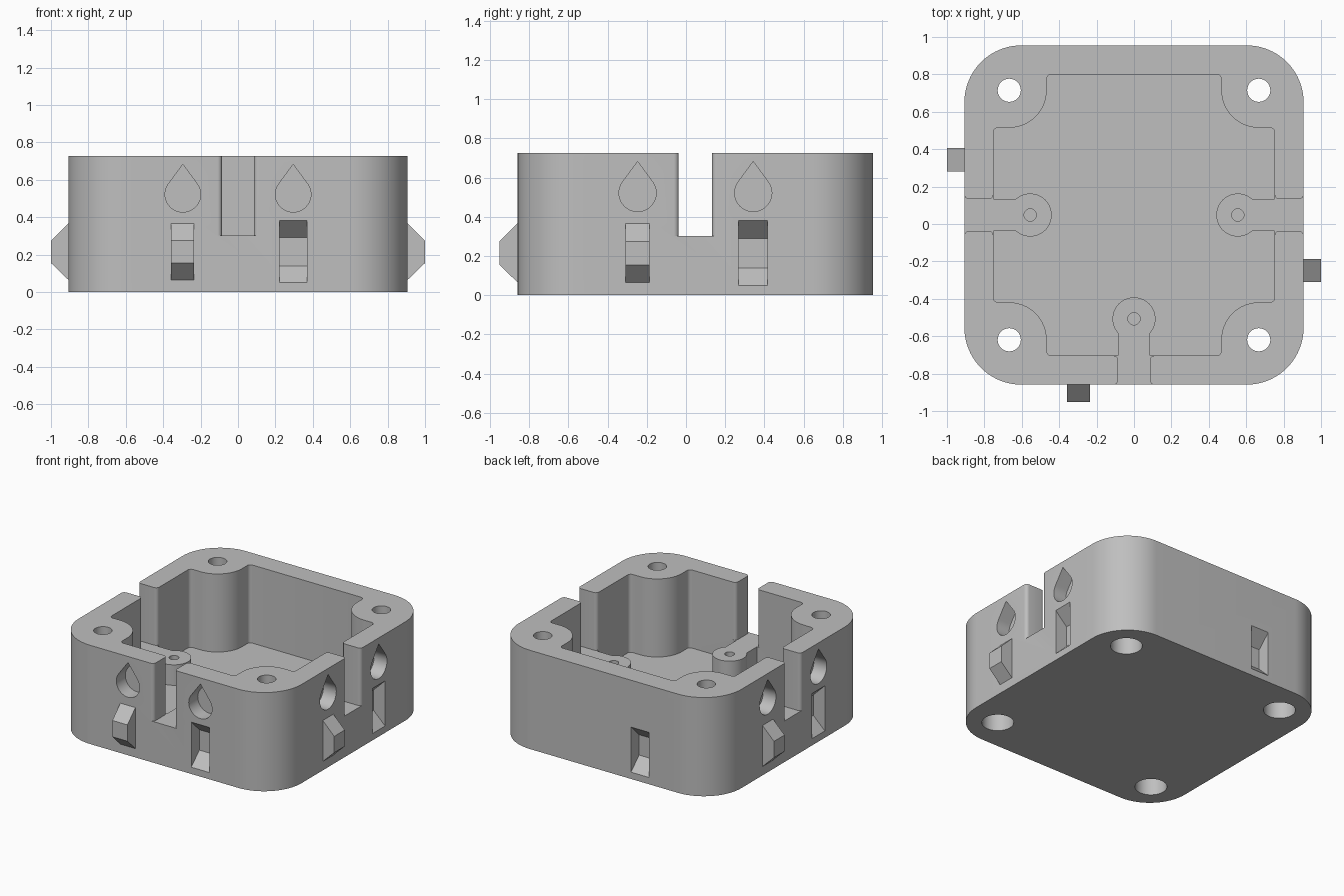
import bpy, bmesh, math
from mathutils import Vector

if "Cube" in bpy.data.objects:
    bpy.data.objects.remove(bpy.data.objects["Cube"])

CY = 0.048            # plan centre of the case along y
HALF = 0.907          # half width of the case
WALL = 0.752          # half width of the cavity
TOP, FLOOR, LEDGE = 0.727, 0.152, 0.303
HOLE = 0.667          # screw hole offset

grey = bpy.data.materials.new("plain grey")
grey.diffuse_color = (0.52, 0.52, 0.52, 1)
grey.use_nodes = True
grey.node_tree.nodes["Principled BSDF"].inputs["Base Color"].default_value = grey.diffuse_color


def arc(cx, cy, r, a0, a1, n):
    """Points on an arc, angles in degrees."""
    return [(cx + r * math.cos(math.radians(a0 + (a1 - a0) * i / n)),
             cy + r * math.sin(math.radians(a0 + (a1 - a0) * i / n))) for i in range(n + 1)]


def side(a, u, t, z):
    """Place outward distance u, sideways t, height z on the side facing angle a."""
    c, s = round(math.cos(math.radians(a))), round(math.sin(math.radians(a)))
    return Vector((u * c - t * s, u * s + t * c + CY, z))


def prism(name, outline, lo, hi, place):
    """Extrude an outline from lo to hi, placing points with place(p, q, w)."""
    bm = bmesh.new()
    rings = [[bm.verts.new(place(p, q, w)) for p, q in outline] for w in (lo, hi)]
    n = len(outline)
    for i in range(n):
        j = (i + 1) % n
        bm.faces.new((rings[0][i], rings[0][j], rings[1][j], rings[1][i]))
    bm.faces.new(rings[0][::-1])
    bm.faces.new(rings[1])
    bmesh.ops.recalc_face_normals(bm, faces=bm.faces)
    mesh = bpy.data.meshes.new(name)
    bm.to_mesh(mesh)
    bm.free()
    mesh.materials.append(grey)
    ob = bpy.data.objects.new(name, mesh)
    bpy.context.collection.objects.link(ob)
    return ob


def combine(target, tool, operation):
    """Apply a boolean and discard the tool."""
    mod = target.modifiers.new("bool", 'BOOLEAN')
    mod.operation, mod.object, mod.solver = operation, tool, 'EXACT'
    bpy.context.view_layer.update()
    result = bpy.data.meshes.new_from_object(
        target.evaluated_get(bpy.context.evaluated_depsgraph_get()))
    target.modifiers.clear()
    target.data = result
    bpy.data.objects.remove(tool)


def upright(p, q, w):
    return Vector((p, q + CY, w))


def four_turns(quarter):
    """Repeat a corner outline around the centre."""
    pts = []
    for k in range(4):
        c, s = ((1, 0), (0, 1), (-1, 0), (0, -1))[k]
        pts += [(x * c - y * s, x * s + y * c) for x, y in quarter]
    return pts


# Rounded outer block
R = 0.305
case = prism("case", four_turns(arc(HALF - R, HALF - R, R, 0, 90, 20)), 0, TOP, upright)

# Cavity with round screw columns in its corners
f, C = 0.025, 0.2
e = HOLE - C
quarter = (arc(WALL - f, e - f, f, 0, 90, 5) + arc(HOLE, HOLE, C, 270, 180, 20)
           + arc(e - f, WALL - f, f, 0, 90, 5))
combine(case, prism("cavity", four_turns(quarter), FLOOR, 1, upright), 'DIFFERENCE')

# Screw holes with wider recesses underneath
for sx in (-1, 1):
    for sy in (-1, 1):
        for r, top in ((0.107, 0.15), (0.062, 1)):
            ring = arc(sx * HOLE, sy * HOLE, r, 0, 360, 32)[:-1]
            combine(case, prism("screw_hole", ring, -0.1, top, upright), 'DIFFERENCE')

# Outlines shared by the three connecting sides
BOSS, BR, W = 0.555, 0.115, 0.085
meet = math.degrees(math.asin(W / BR))
boss = arc(BOSS, 0, BR, meet, 360 - meet, 30) + [(0.77, -W), (0.77, W)]
half_slot = ([(0.41, W + 0.05), (WALL - 0.01, W + 0.05), (WALL - 0.01, W + f)]
             + arc(WALL + f, W + f, f, 180, 270, 6)
             + arc(HALF - f, W + f, f, 270, 360, 6) + [(0.97, W + f)])
slot = half_slot + [(u, -t) for u, t in reversed(half_slot)]
DR, DZ, APEX = 0.095, 0.522, 0.682
tangent = math.degrees(math.acos(DR / (APEX - DZ)))

for a in (0, 180, 270):
    def plan(p, q, w, a=a):
        return side(a, p, q, w)

    def face(p, q, w, a=a):
        return side(a, w, p, q)

    # Cable post, trimmed by the wall slot
    combine(case, prism("post", boss, 0.1, 0.33, plan), 'UNION')
    combine(case, prism("slot", slot, LEDGE, 1, plan), 'DIFFERENCE')
    bore = arc(BOSS, 0, 0.033, 0, 360, 20)[:-1]
    combine(case, prism("post_bore", bore, FLOOR + 0.005, 0.5, plan), 'DIFFERENCE')
    # Blind teardrop sockets
    for t in (-0.295, 0.295):
        drop = arc(t, DZ, DR, 90 + tangent, 450 - tangent, 28) + [(t, APEX)]
        combine(case, prism("teardrop", drop, HALF - 0.105, 1, face), 'DIFFERENCE')

# Tapered tabs on three sides and matching pockets on all four
tab = [(0.87, 0.065), (HALF, 0.065), (1, 0.155), (1, 0.275), (HALF, 0.367), (0.87, 0.367)]
pocket = [(0.95, 0.05), (HALF, 0.05), (0.813, 0.14), (0.813, 0.29), (HALF, 0.382), (0.95, 0.382)]
for a in (0, 90, 180, 270):
    def across(p, q, w, a=a):
        return side(a, p, w, q)

    combine(case, prism("pocket", pocket, 0.221, 0.368, across), 'DIFFERENCE')
    if a != 90:
        combine(case, prism("tab", tab, -0.357, -0.234, across), 'UNION')

# Smooth the curved walls, keep the edges crisp
bpy.context.view_layer.objects.active = case
case.select_set(True)
bpy.ops.object.shade_smooth_by_angle(angle=math.radians(30))
